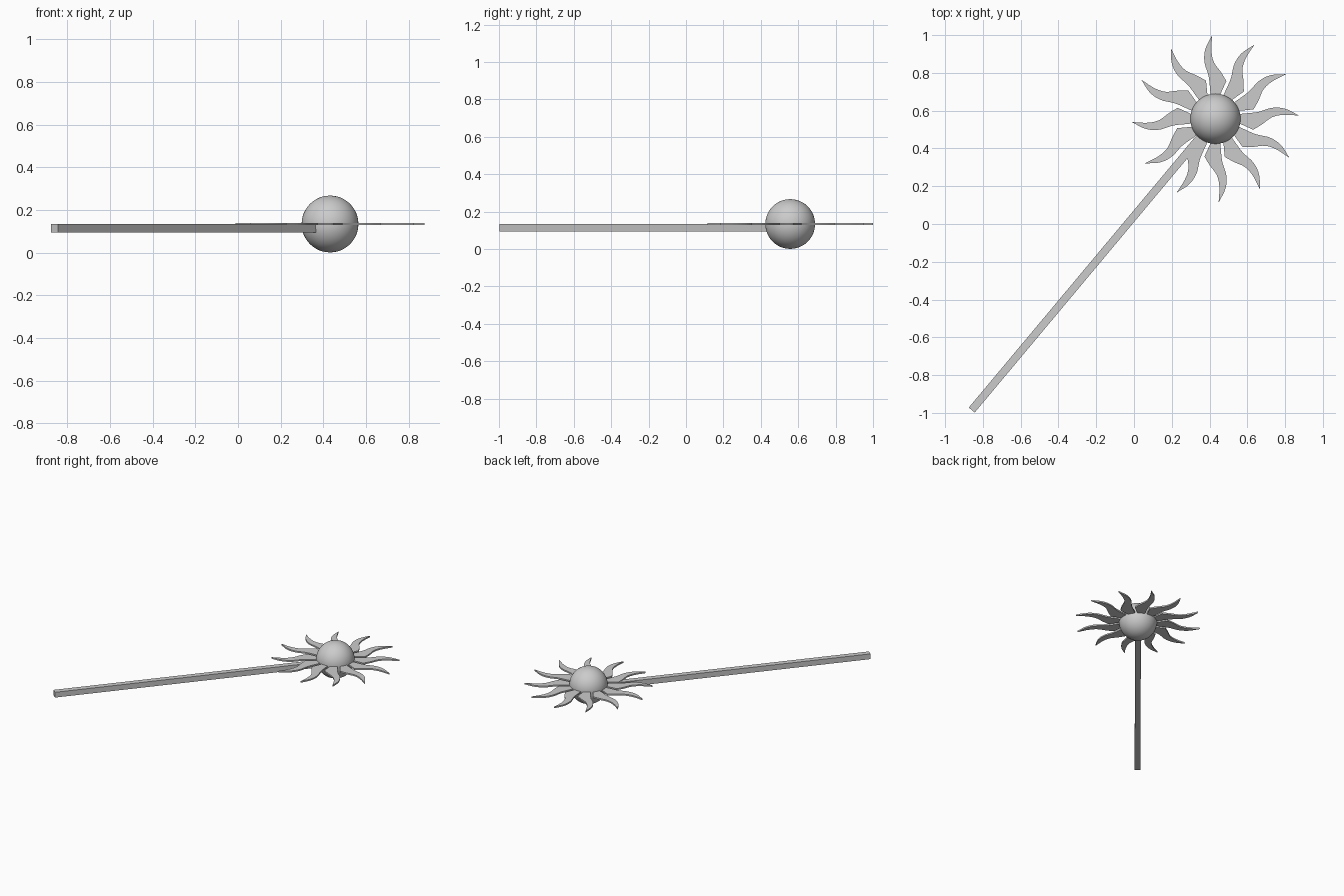
import bpy, bmesh, math
from mathutils import Vector, Matrix

if "Cube" in bpy.data.objects:
    bpy.data.objects.remove(bpy.data.objects["Cube"])

CENTRE = Vector((0.431, 0.557, 0.134))
RADIUS = 0.133


def make_object(name, bm):
    bmesh.ops.recalc_face_normals(bm, faces=bm.faces)
    mesh = bpy.data.meshes.new(name)
    bm.to_mesh(mesh)
    bm.free()
    obj = bpy.data.objects.new(name, mesh)
    bpy.context.collection.objects.link(obj)
    return obj


def smooth_path(points, steps=5):
    """Catmull-Rom curve through the given points."""
    p = [Vector(q) for q in points]
    p = [2 * p[0] - p[1]] + p + [2 * p[-1] - p[-2]]
    out = []
    for a, b, c, d in zip(p, p[1:], p[2:], p[3:]):
        for i in range(steps):
            t = i / steps
            out.append(0.5 * (2 * b + (c - a) * t + (2 * a - 5 * b + 4 * c - d) * t**2
                              + (3 * b - a - 3 * c + d) * t**3))
    return out + [p[-2]]


# Central ball
bpy.ops.mesh.primitive_uv_sphere_add(segments=48, ring_count=24, radius=RADIUS, location=CENTRE)
ball = bpy.context.object
ball.name = "sun_ball"
bpy.ops.object.shade_smooth()

# Twelve wavy flat rays: S-shaped outline drawn along +x, then turned around the ball
upper = smooth_path([(0.145, 0.027), (0.225, 0.036), (0.30, 0.058), (0.37, 0.053), (0.443, 0.017)])
lower = smooth_path([(0.443, 0.017), (0.362, 0.021), (0.30, 0.008), (0.246, -0.030), (0.20, -0.058)])
outline = [Vector((0.10, 0.022))] + upper + lower[1:] + [Vector((0.125, -0.024)), Vector((0.10, -0.012))]
THICK = 0.011
bm = bmesh.new()
for k in range(12):
    place = Matrix.Translation(CENTRE) @ Matrix.Rotation(k * math.tau / 12, 4, 'Z')
    face = bm.faces.new([bm.verts.new(place @ Vector((q.x, q.y, -THICK / 2))) for q in outline])
    top = bmesh.ops.extrude_face_region(bm, geom=[face], use_keep_orig=True)
    bmesh.ops.translate(bm, vec=(0, 0, THICK),
                        verts=[v for v in top["geom"] if isinstance(v, bmesh.types.BMVert)])
make_object("sun_rays", bm)

# Square rod from the far corner into the ball
start = Vector((-0.859, -0.985, 0.115))
end = Vector((CENTRE.x, CENTRE.y, 0.115))
axis = end - start
length = axis.length - 0.06
bm = bmesh.new()
bmesh.ops.create_cube(bm, size=1, matrix=Matrix.Translation(start + axis.normalized() * length / 2)
                      @ Matrix.Rotation(math.atan2(axis.y, axis.x), 4, 'Z')
                      @ Matrix.Diagonal((length, 0.041, 0.040, 1)))
make_object("rod", bm)
